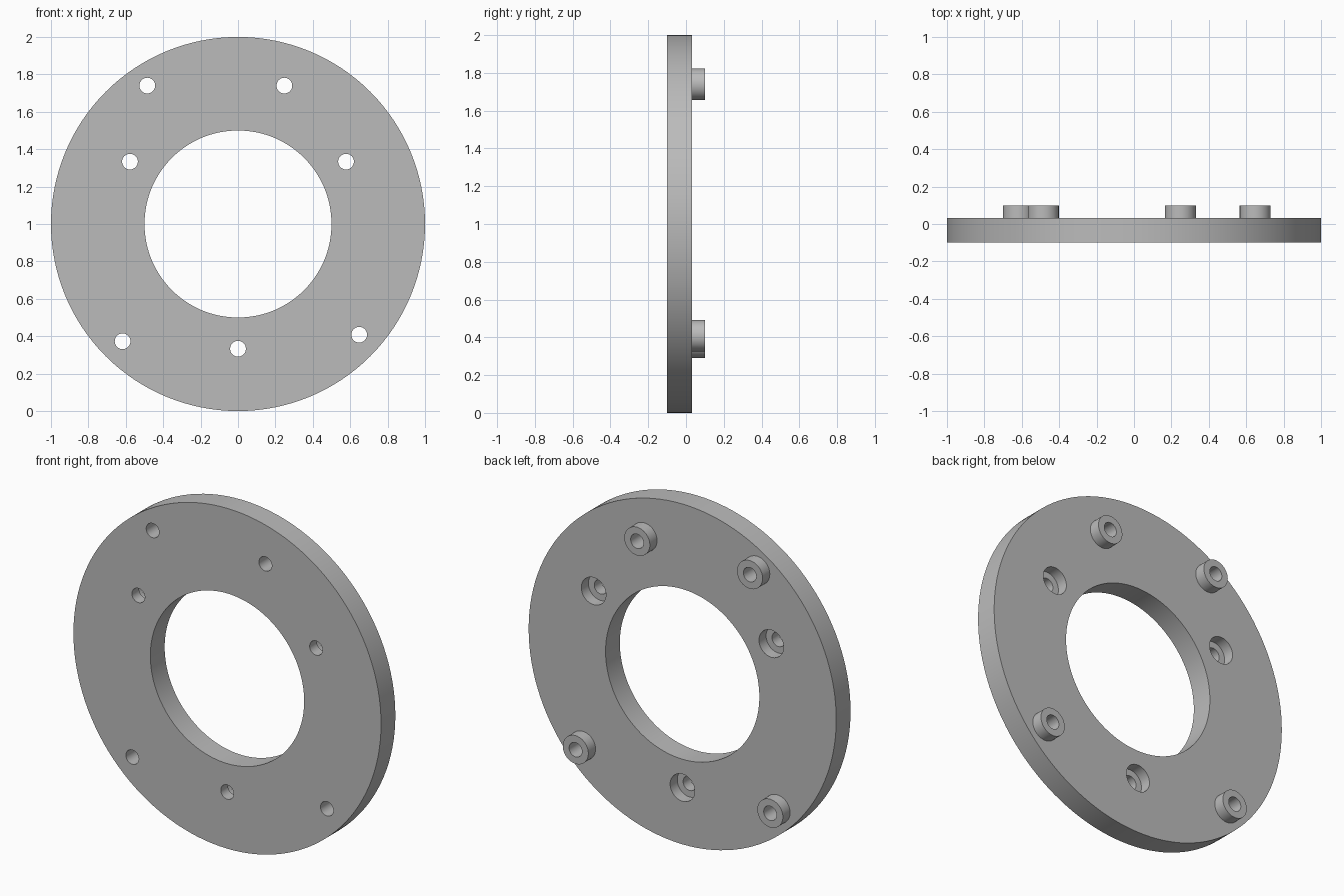
import bpy, bmesh, math
from mathutils import Matrix

if "Cube" in bpy.data.objects:
    bpy.data.objects.remove(bpy.data.objects["Cube"], do_unlink=True)

FRONT, BACK, TIP = -0.1, 0.033, 0.1
CENTRE_Z = 1.0
HOLE_R, BOSS_R, POCKET_R = 0.042, 0.083, 0.08
POCKET_Y = -0.033

grey = bpy.data.materials.new("plain_grey")
grey.use_nodes = True
colour = (0.50, 0.50, 0.50, 1)
grey.diffuse_color = colour
grey.node_tree.nodes["Principled BSDF"].inputs["Base Color"].default_value = colour


def lathe(name, profile, x, z, steps):
    """Revolve a closed (radius, y) profile about the y axis at x, z."""
    bm = bmesh.new()
    rings = []
    for i in range(steps):
        turn = Matrix.Rotation(2 * math.pi * i / steps, 4, 'Y')
        rings.append([bm.verts.new(turn @ Matrix.Translation((r, y, 0)).translation)
                      for r, y in profile])
    count = len(profile)
    for i in range(steps):
        a, b = rings[i], rings[(i + 1) % steps]
        for j in range(count):
            k = (j + 1) % count
            bm.faces.new((a[j], a[k], b[k], b[j]))
    # Merge points on the axis so that solid profiles close up
    bmesh.ops.remove_doubles(bm, verts=bm.verts, dist=1e-5)
    bmesh.ops.recalc_face_normals(bm, faces=bm.faces)
    mesh = bpy.data.meshes.new(name)
    bm.to_mesh(mesh)
    bm.free()
    obj = bpy.data.objects.new(name, mesh)
    obj.location = (x, 0, z)
    mesh.materials.append(grey)
    bpy.context.collection.objects.link(obj)
    return obj


def combine(target, tool, operation):
    """Apply a boolean and discard the tool."""
    mod = target.modifiers.new(operation.lower(), 'BOOLEAN')
    mod.operation, mod.object, mod.solver = operation, tool, 'EXACT'
    bpy.context.view_layer.objects.active = target
    bpy.ops.object.modifier_apply(modifier=mod.name)
    bpy.data.objects.remove(tool, do_unlink=True)


# Ring plate
plate = lathe("flange_plate",
              [(0.5, FRONT), (1, FRONT), (1, BACK), (0.5, BACK)], 0, CENTRE_Z, 128)

# Raised bosses on the back, each with a through hole
for x, z in [(-0.485, 1.74), (0.248, 1.74), (0.648, 0.408), (-0.617, 0.373)]:
    boss = lathe("boss", [(0, 0), (BOSS_R, 0), (BOSS_R, TIP), (0, TIP)], x, z, 48)
    combine(plate, boss, 'UNION')
    drill = lathe("drill", [(0, -0.2), (HOLE_R, -0.2), (HOLE_R, 0.2), (0, 0.2)], x, z, 48)
    drill.hide_render = True
    combine(plate, drill, 'DIFFERENCE')

# Three counterbored holes, evenly spaced
for degrees in (30, 150, 270):
    a = math.radians(degrees)
    drill = lathe("counterbore",
                  [(0, -0.2), (HOLE_R, -0.2), (HOLE_R, POCKET_Y),
                   (POCKET_R, POCKET_Y), (POCKET_R, 0.2), (0, 0.2)],
                  0.667 * math.cos(a), CENTRE_Z + 0.667 * math.sin(a), 48)
    drill.hide_render = True
    combine(plate, drill, 'DIFFERENCE')

# Smooth the round walls, keep the rims crisp
bpy.ops.object.select_all(action='DESELECT')
plate.select_set(True)
bpy.context.view_layer.objects.active = plate
bpy.ops.object.shade_smooth_by_angle(angle=math.radians(30))
